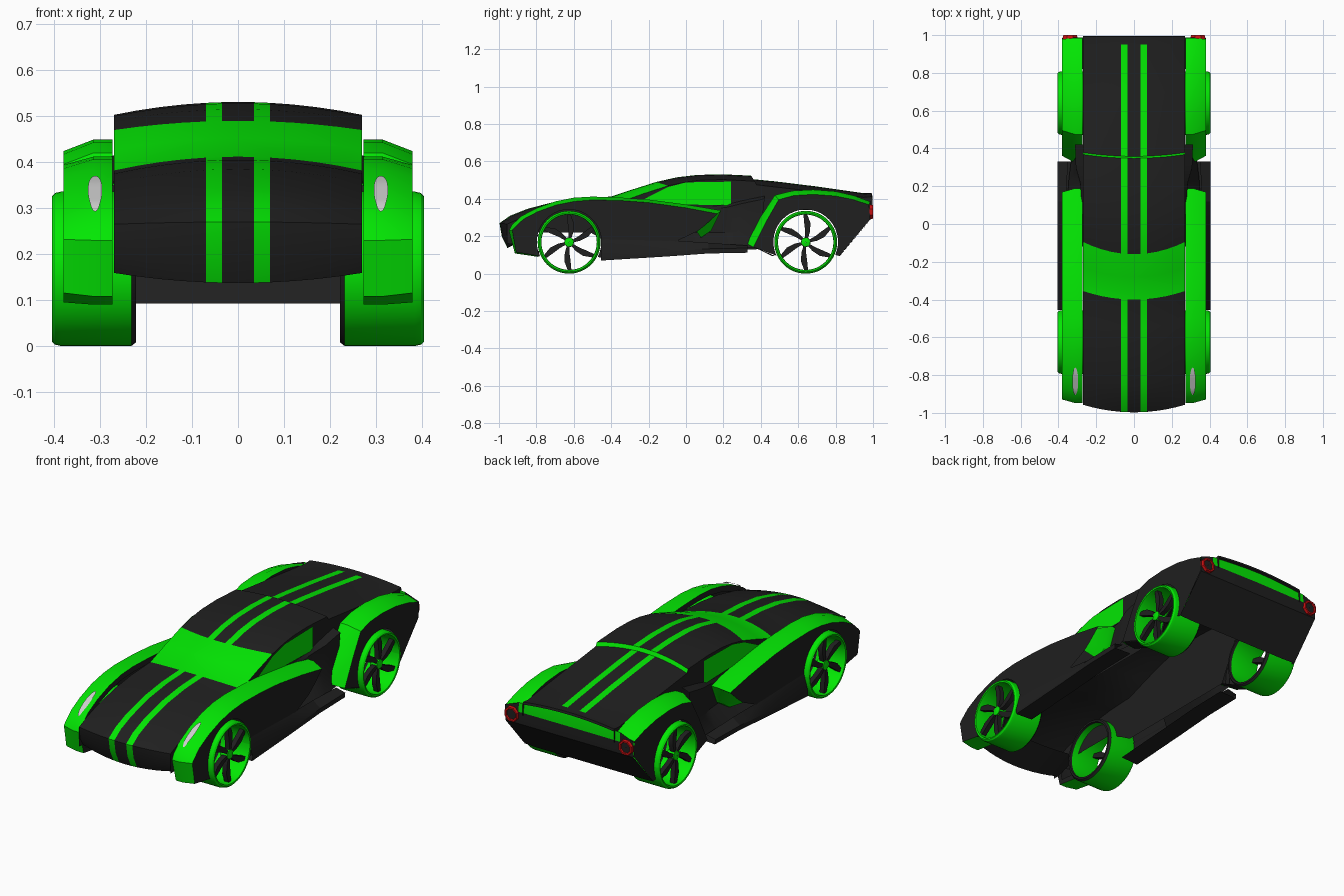
import bpy, bmesh, math

if "Cube" in bpy.data.objects:
    bpy.data.objects.remove(bpy.data.objects["Cube"])

def material(name, rgb):
    m = bpy.data.materials.new(name)
    m.diffuse_color = (*rgb, 1)
    m.use_nodes = True
    m.node_tree.nodes["Principled BSDF"].inputs["Base Color"].default_value = m.diffuse_color
    return m

MATS = [material("black_paint", (0.014, 0.014, 0.014)),
        material("bright_green", (0.001, 0.82, 0.001)),
        material("light_red", (0.6, 0.005, 0.006)),
        material("light_grey", (0.62, 0.62, 0.62))]
BLACK, GREEN, RED, GREY = range(4)

def build(name, verts, faces, mats, angle=28):
    """One half of a part, mirrored to the other side of the car."""
    me = bpy.data.meshes.new(name)
    me.from_pydata(verts, [], faces)
    for m in MATS:
        me.materials.append(m)
    for i, p in enumerate(me.polygons):
        p.material_index = mats if isinstance(mats, int) else mats[i]
    bm = bmesh.new()
    bm.from_mesh(me)
    bmesh.ops.recalc_face_normals(bm, faces=bm.faces)
    bm.to_mesh(me)
    bm.free()
    ob = bpy.data.objects.new(name, me)
    bpy.context.collection.objects.link(ob)
    mod = ob.modifiers.new("mirror", 'MIRROR')
    mod.use_clip = True
    bpy.ops.object.select_all(action='DESELECT')
    ob.select_set(True)
    bpy.context.view_layer.objects.active = ob
    bpy.ops.object.shade_smooth_by_angle(angle=math.radians(angle))
    return ob

def grid(rows, rule):
    """Quads between equal-length rows of points; rule(row, column) gives the colour."""
    n = len(rows[0])
    faces, mats = [], []
    for r in range(len(rows) - 1):
        for c in range(n - 1):
            a = r * n + c
            faces.append((a, a + 1, a + n + 1, a + n))
            mats.append(rule(r, c))
    return [p for row in rows for p in row], faces, mats

# central shell: hood, windscreen, roof and rear deck (y, z, edge drop, edge setback)
SPINE = [(-0.80, 0.21, 0, 0.03), (-0.955, 0.137, -0.022, 0.03), (-0.985, 0.20, 0, 0.035),
         (-0.997, 0.27, 0.005, 0.04), (-0.94, 0.31, 0.02, 0.04), (-0.85, 0.346, 0.025, 0.04),
         (-0.70, 0.385, 0.03, 0.04), (-0.55, 0.405, 0.03, 0.04), (-0.40, 0.412, 0.03, 0.045),
         (-0.28, 0.452, 0.025, 0.05), (-0.16, 0.49, 0.02, 0.065), (-0.05, 0.515, 0.025, 0.05),
         (0.06, 0.528, 0.028, 0.02), (0.20, 0.531, 0.028, 0), (0.348, 0.524, 0.03, 0.02),
         (0.358, 0.505, 0.03, 0.02), (0.48, 0.493, 0.03, 0), (0.70, 0.466, 0.028, 0), (0.95, 0.43, 0.022, 0),
         (0.993, 0.43, 0.018, 0), (0.996, 0.418, 0.018, 0), (0.96, 0.405, 0.015, 0)]
XS = [0, 0.035, 0.07, 0.12, 0.17, 0.22, 0.27]
rows = []
for y, z, drop, back in SPINE:
    row = [(x, y + back * (x / 0.27) ** 2, z - drop * (x / 0.27) ** 2) for x in XS]
    low = 0.16 if y < -0.9 else 0.22 if y < -0.42 else 0.13 if y < 0.4 else 0.34
    row.append((0.27, row[-1][1], min(low, row[-1][2])))
    rows.append(row)

def shell_colour(r, c):
    if c == 6:
        return BLACK
    if r in (8, 9, 14):
        return GREEN
    return GREEN if c == 1 and 1 <= r < 18 else BLACK

build("body_shell", *grid(rows, shell_colour))

# black lining under the shell
lining = [[(x, y, z - 0.01) for x, y, z in row[:-1]] for row in rows[4:19]]
build("body_lining", *grid(lining, lambda r, c: BLACK))

# side windows
win = [(-0.27, 0.375), (0.24, 0.365), (0.24, 0.492), (0.0, 0.488), (-0.10, 0.462)]
build("side_window", [(0.275, y, z) for y, z in win], [range(5)], GREEN)

# fenders: green crown with chamfer, black lining, black side panel cut by the wheel arch
def fender(name, prof, tail, cy, a0, a1):
    n = len(prof)

    def inset(dist, extra=0):
        out = []
        for i, (y, z, d) in enumerate(prof):
            p, q = prof[max(i - 1, 0)], prof[min(i + 1, n - 1)]
            dy, dz = q[0] - p[0], q[1] - p[1]
            k = (d * dist + extra) / math.hypot(dy, dz)
            out.append((y + dz * k, z - dy * k))
        return out

    outer, deep, low = inset(1), inset(0, 0.01), inset(1, 0.01)
    rows = [[(0.273, y, z), (0.315, y, z), (0.38, *o)] for (y, z, d), o in zip(prof, outer)]
    build(name + "_crown", *grid(rows, lambda r, c: GREEN))
    rows = [[(0.273, y, z), (0.2735, *a), (0.315, *a), (0.379, *b)]
            for (y, z, d), a, b in zip(prof, deep, low)]
    build(name + "_lining", *grid(rows, lambda r, c: BLACK))
    # inner edge closing the gap to the body
    rows = [[(0.273, y, z), (0.273, *a)] for (y, z, d), a in zip(prof, inset(0, 0.03))]
    build(name + "_inner_edge", *grid(rows, lambda r, c: BLACK))
    arch = []
    for i in range(25):
        a = math.radians(a0 + (a1 - a0) * i / 24)
        arch.append((cy + 0.173 * math.cos(a), 0.17 + 0.173 * math.sin(a)))
    pts = outer + tail + arch
    build(name + "_side", [(0.38, y, z) for y, z in pts], [range(len(pts))], BLACK)

FRONT = [(-0.79, 0.09, 0.005), (-0.915, 0.108, 0.01), (-0.947, 0.23, 0.018), (-0.932, 0.26, 0.02),
         (-0.88, 0.308, 0.02), (-0.80, 0.35, 0.02), (-0.70, 0.386, 0.02), (-0.60, 0.406, 0.02),
         (-0.50, 0.412, 0.018), (-0.35, 0.407, 0.016), (-0.20, 0.396, 0.016), (0.0, 0.37, 0.018),
         (0.188, 0.338, 0.026), (0.135, 0.23, 0.045), (0.08, 0.192, 0.04)]
fender("front_fender", FRONT, [(-0.10, 0.15), (-0.45, 0.085)], -0.625, -28, 207)
REAR = [(0.325, 0.16, 0.04), (0.40, 0.305, 0.038), (0.475, 0.42, 0.032), (0.57, 0.443, 0.026),
        (0.68, 0.449, 0.025), (0.80, 0.44, 0.025), (0.90, 0.417, 0.022), (0.985, 0.385, 0.018)]
fender("rear_fender", REAR, [(0.985, 0.29), (0.82, 0.095)], 0.64, -24, 205)
build("rear_fender_lower_edge", [(0.273, 0.325, 0.16), (0.38, 0.365, 0.143), (0.38, 0.475, 0.095),
                                 (0.29, 0.46, 0.095)], [(0, 1, 2, 3)], BLACK)

# recessed door and shoulder between the fenders
rows = []
for y, top, x, foot in [(-0.1, 0.355, 0.274, 0.35), (0.1, 0.35, 0.276, 0.35),
                        (0.22, 0.365, 0.285, 0.35), (0.30, 0.385, 0.308, 0.345), (0.42, 0.41, 0.312, 0.33)]:
    rows.append([(0.27, y, top + 0.005), (x, y, top - 0.01), (x - 0.003, y - 0.02, 0.22), (foot, y - 0.06, 0.14)])
build("door_panel", *grid(rows, lambda r, c: BLACK))

# side skirts
rows = []
for y, low, top, x in [(-0.455, 0.07, 0.19, 0.378), (-0.1, 0.092, 0.18, 0.378),
                       (0.12, 0.108, 0.165, 0.36), (0.33, 0.112, 0.15, 0.35)]:
    rows.append([(x, y, top), (0.404, y, low + 0.025), (0.402, y, low), (0.30, y, low + 0.005)])
build("side_skirt", *grid(rows, lambda r, c: BLACK))

# tail panel with green upper band
rows = [[(0, 0.984, 0.417), (0.30, 0.984, 0.398), (0.38, 0.986, 0.368)],
        [(0, 0.99, 0.352), (0.30, 0.988, 0.35), (0.38, 0.986, 0.345)],
        [(0, 0.985, 0.285), (0.30, 0.985, 0.285), (0.38, 0.985, 0.285)],
        [(0, 0.82, 0.092), (0.30, 0.82, 0.092), (0.38, 0.82, 0.095)]]
build("tail_panel", *grid(rows, lambda r, c: GREEN if r == 0 and c == 0 else BLACK))

# octagonal tail lights: red ring, black centre
rows = []
for i in range(9):
    a = math.radians(45 * i + 22.5)
    rows.append([(0.338 + r * math.cos(a), y, 0.33 + r * math.sin(a))
                 for y, r in [(0.98, 0.043), (1.0, 0.039), (1.0, 0.030), (0.993, 0.028), (0.993, 0.001)]])
build("tail_light", *grid(rows, lambda r, c: BLACK if c == 3 else RED))

# headlights: slim ellipses lying on the front fenders
def fender_z(y):
    for p, q in zip(FRONT[3:], FRONT[4:]):
        if p[0] <= y <= q[0]:
            return p[1] + (q[1] - p[1]) * (y - p[0]) / (q[0] - p[0])

rows = []
for i in range(17):
    a = math.pi * i / 16
    y = -0.83 - 0.072 * math.cos(a)
    w = 0.015 * math.sin(a) + 0.0005
    rows.append([(0.311 + k * w, y - 0.003, fender_z(y) + 0.005) for k in (-1, 0, 1)])
build("headlight", *grid(rows, lambda r, c: GREY))

# wheels: open green drum, black inner rim, hub and six slightly swept spokes
DRUM = [(0.222, 0.150), (0.222, 0.160), (0.232, 0.168), (0.385, 0.168), (0.398, 0.165),
        (0.405, 0.158), (0.403, 0.150), (0.390, 0.148), (0.235, 0.148), (0.222, 0.150)]
HUB = [(0.35, 0.001), (0.35, 0.026), (0.392, 0.024), (0.396, 0.001)]

def lathe(prof, cy, steps):
    return [[(x, cy + r * math.cos(2 * math.pi * i / steps), 0.168 + r * math.sin(2 * math.pi * i / steps))
             for x, r in prof] for i in range(steps + 1)]

for label, cy in (("front", -0.625), ("rear", 0.64)):
    build(label + "_wheel_drum", *grid(lathe(DRUM, cy, 48), lambda r, c: BLACK if c in (0, 1, 8) else GREEN))
    build(label + "_wheel_hub", *grid(lathe(HUB, cy, 16), lambda r, c: GREEN))
    verts, faces = [], []
    for k in range(6):
        base = len(verts)
        for r, sweep, w in [(0.02, 0, 0.007), (0.06, 0.05, 0.013), (0.105, 0.14, 0.017), (0.15, 0.24, 0.010)]:
            for x, s in [(0.388, -1), (0.388, 1), (0.362, 1), (0.362, -1)]:
                a = k * math.pi / 3 + 0.3 + sweep + s * w / r
                verts.append((x, cy + r * math.cos(a), 0.168 + r * math.sin(a)))
        for j in range(3):
            for s in range(4):
                a, b = base + 4 * j + s, base + 4 * j + (s + 1) % 4
                faces.append((a, b, b + 4, a + 4))
    build(label + "_wheel_spokes", verts, faces, BLACK)
